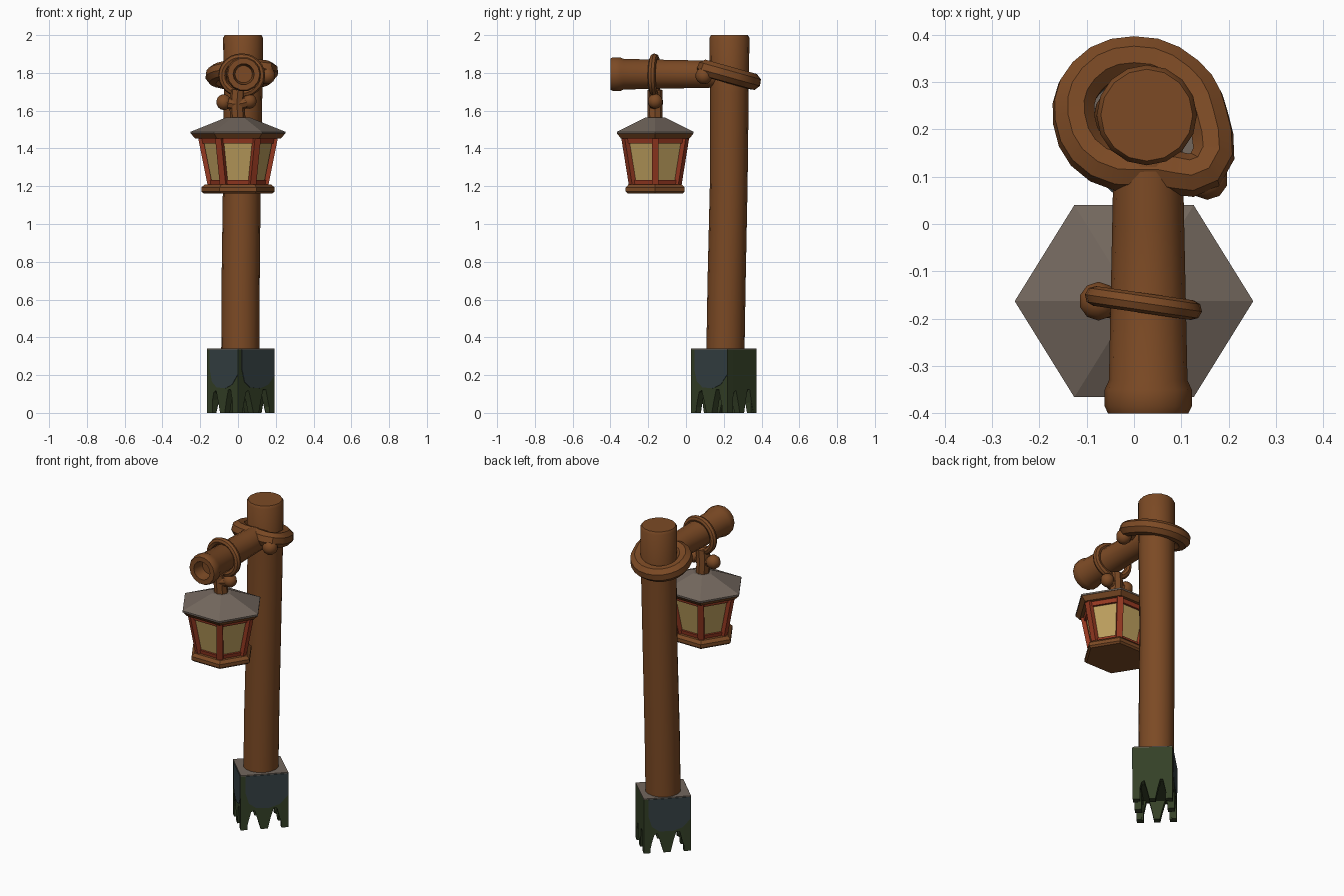
import bpy, bmesh, math
from mathutils import Vector

if "Cube" in bpy.data.objects:
    bpy.data.objects.remove(bpy.data.objects["Cube"])


def material(name, rgb):
    m = bpy.data.materials.new(name)
    m.diffuse_color = (*rgb, 1)
    m.use_nodes = True
    m.node_tree.nodes["Principled BSDF"].inputs["Base Color"].default_value = m.diffuse_color
    return m


WOOD = material("brown wood", (0.20, 0.068, 0.018))
ROOF = material("grey roof", (0.17, 0.135, 0.11))
RED = material("red frame", (0.30, 0.04, 0.015))
PANE = material("cream pane", (0.50, 0.34, 0.11))
SLATE = material("blue slate", (0.036, 0.053, 0.058))
MOSS = material("green moss", (0.035, 0.052, 0.020))


def finish(name, bm, mat, smooth=False):
    bmesh.ops.recalc_face_normals(bm, faces=bm.faces)
    me = bpy.data.meshes.new(name)
    bm.to_mesh(me)
    bm.free()
    me.materials.append(mat)
    ob = bpy.data.objects.new(name, me)
    bpy.context.collection.objects.link(ob)
    if smooth:
        bpy.ops.object.select_all(action='DESELECT')
        ob.select_set(True)
        bpy.context.view_layer.objects.active = ob
        bpy.ops.object.shade_smooth_by_angle(angle=math.radians(35))
    return ob


def loft(name, rings, mat, smooth=False):
    """Skin a list of rings and cap both ends."""
    bm = bmesh.new()
    vs = [[bm.verts.new(p) for p in r] for r in rings]
    n = len(vs[0])
    for a, b in zip(vs, vs[1:]):
        for i in range(n):
            j = (i + 1) % n
            bm.faces.new((a[i], a[j], b[j], b[i]))
    bm.faces.new(vs[0])
    bm.faces.new(vs[-1])
    return finish(name, bm, mat, smooth)


def ring(x, y, z, r, n, sy=1.0):
    return [(x + r * math.cos(t), y + sy * r * math.sin(t), z)
            for t in (2 * math.pi * i / n for i in range(n))]


def tube(name, pts, r, closed=False):
    """Rope-like tube through points, each (x, y, z)."""
    cu = bpy.data.curves.new(name, 'CURVE')
    cu.dimensions = '3D'
    cu.bevel_depth = r
    cu.bevel_resolution = 2
    cu.resolution_u = 3
    cu.use_fill_caps = True
    sp = cu.splines.new('BEZIER')
    sp.bezier_points.add(len(pts) - 1)
    for bp, p in zip(sp.bezier_points, pts):
        bp.co = p
        bp.handle_left_type = bp.handle_right_type = 'AUTO'
    sp.use_cyclic_u = closed
    cu.materials.append(WOOD)
    ob = bpy.data.objects.new(name, cu)
    bpy.context.collection.objects.link(ob)
    bpy.ops.object.select_all(action='DESELECT')
    ob.select_set(True)
    bpy.context.view_layer.objects.active = ob
    bpy.ops.object.convert(target='MESH')
    bpy.ops.object.shade_smooth_by_angle(angle=math.radians(35))


def ball(name, p, r):
    bm = bmesh.new()
    bmesh.ops.create_uvsphere(bm, u_segments=10, v_segments=7, radius=r)
    bmesh.ops.translate(bm, vec=p, verts=bm.verts)
    finish(name, bm, WOOD, True)


def plate(name, a, b, profile, depth, mat):
    """Extrude a (fraction along a-b, z) profile; positive depth goes inward."""
    a, b = Vector((*a, 0)), Vector((*b, 0))
    d = b - a
    inward = Vector((-d.y, d.x, 0)).normalized() * depth
    bm = bmesh.new()
    f = bm.faces.new([bm.verts.new(a + d * u + Vector((0, 0, z))) for u, z in profile])
    ext = bmesh.ops.extrude_face_region(bm, geom=[f], use_keep_orig=True)
    bmesh.ops.translate(bm, vec=inward,
                        verts=[v for v in ext['geom'] if isinstance(v, bmesh.types.BMVert)])
    finish(name, bm, mat)


# Leaning post
loft("post", [ring(x, y, z, r, 16) for x, y, z, r in (
    (0.012, 0.208, 0.28, 0.101), (0.014, 0.215, 0.7, 0.101), (0.02, 0.226, 1.2, 0.100),
    (0.027, 0.23, 1.7, 0.102), (0.027, 0.23, 1.985, 0.106), (0.027, 0.23, 2.0, 0.097))],
    WOOD, True)

# Arm with a collar and a hollow end
loft("arm", [[(x, y, z) for x, z, _ in ring(0.03, 1.793, 0, r, 14)] for y, r in (
    (0.2, 0.072), (0.0, 0.076), (-0.33, 0.083), (-0.35, 0.092), (-0.385, 0.092),
    (-0.4, 0.085), (-0.4, 0.056), (-0.33, 0.046))], WOOD, True)

# Thick rope around the post, sloping down to the back
tube("post_rope", [(x, y, 1.825 - 0.28 * (y - 0.1)) for x, y in (
    (-0.127, 0.22), (-0.1, 0.31), (0.0, 0.352), (0.11, 0.31), (0.155, 0.23),
    (0.15, 0.115), (0.05, 0.115), (-0.07, 0.13))], 0.046, True)
ball("post_rope_knot", (0.155, 0.095, 1.785), 0.045)

# Rope loop round the arm, hanger and knot
tube("arm_rope", [(0.02 + 0.103 * math.cos(t), -0.167 - 0.015 * math.cos(t),
                   1.787 + 0.095 * math.sin(t))
                  for t in (math.pi * i / 4 for i in range(8))], 0.021, True)
tube("hanger", [(0.0, -0.165, 1.71), (-0.005, -0.165, 1.64), (0.0, -0.163, 1.55)], 0.04)
tube("hanger_knot", [(-0.075, -0.165, 1.645), (0.0, -0.17, 1.635), (0.06, -0.165, 1.65)], 0.032)
ball("knot_end_left", (-0.075, -0.163, 1.645), 0.042)
ball("knot_end_right", (0.06, -0.163, 1.65), 0.040)

# Lantern: hexagonal, corners pointing left and right
LY, SY = -0.163, 0.93


def hexes(*rz):
    return [ring(0, LY, z, r, 6, SY) for r, z in rz]


loft("lantern_roof", hexes((0.252, 1.478), (0.252, 1.488), (0.06, 1.565)), ROOF)
loft("lantern_eave", hexes((0.225, 1.452), (0.25, 1.478)), WOOD)
loft("lantern_panes", hexes((0.137, 1.2), (0.188, 1.455)), PANE)
loft("lantern_top_rail", hexes((0.198, 1.427), (0.204, 1.455)), RED)
loft("lantern_bottom_rail", hexes((0.153, 1.2), (0.159, 1.232)), RED)
loft("lantern_base", hexes((0.182, 1.162), (0.194, 1.172), (0.194, 1.193), (0.175, 1.21)), WOOD)
for i in range(6):
    t = math.pi * i / 3
    rings = []
    for r, z in ((0.147, 1.2), (0.198, 1.455)):
        c = Vector((r * math.cos(t), r * SY * math.sin(t) + LY, z))
        u = Vector((math.cos(t), math.sin(t), 0)) * 0.013
        v = Vector((-math.sin(t), math.cos(t), 0)) * 0.018
        rings.append([c + u + v, c - u + v, c - u - v, c + u - v])
    loft("lantern_corner_%d" % i, rings, RED)

# Turned square footing with ragged mossy bottom
CORNERS = [(0.0, 0.027), (0.194, 0.22), (0.03, 0.374), (-0.164, 0.185)]
RAGGED = [(0, 0.336), (0, 0), (0.12, 0), (0.17, 0.06), (0.22, 0.11), (0.29, 0.12),
          (0.36, 0.06), (0.42, 0), (0.57, 0), (0.63, 0.07), (0.69, 0.125), (0.76, 0.125),
          (0.82, 0.06), (0.89, 0), (1, 0), (1, 0.336)]
PANEL = [(0.1, 0.336), (0.1, 0.23), (0.17, 0.165), (0.32, 0.135), (0.6, 0.13),
         (0.82, 0.15), (0.99, 0.2), (0.99, 0.336)]
for i in range(4):
    a, b = CORNERS[i], CORNERS[(i + 1) % 4]
    plate("footing_wall_%d" % i, a, b, RAGGED, 0.04, MOSS)
    if i != 1:  # the back right side is all moss
        plate("slate_patch_%d" % i, a, b, PANEL, -0.003, SLATE)


def square(z, s):
    return [(0.015 + (x - 0.015) * s, 0.2 + (y - 0.2) * s, z) for x, y in CORNERS]


loft("footing_core", [square(0.12, 0.9), square(0.334, 0.9)], MOSS)
loft("footing_top", [square(0.336, 1.0), square(0.342, 1.0)], ROOF)
